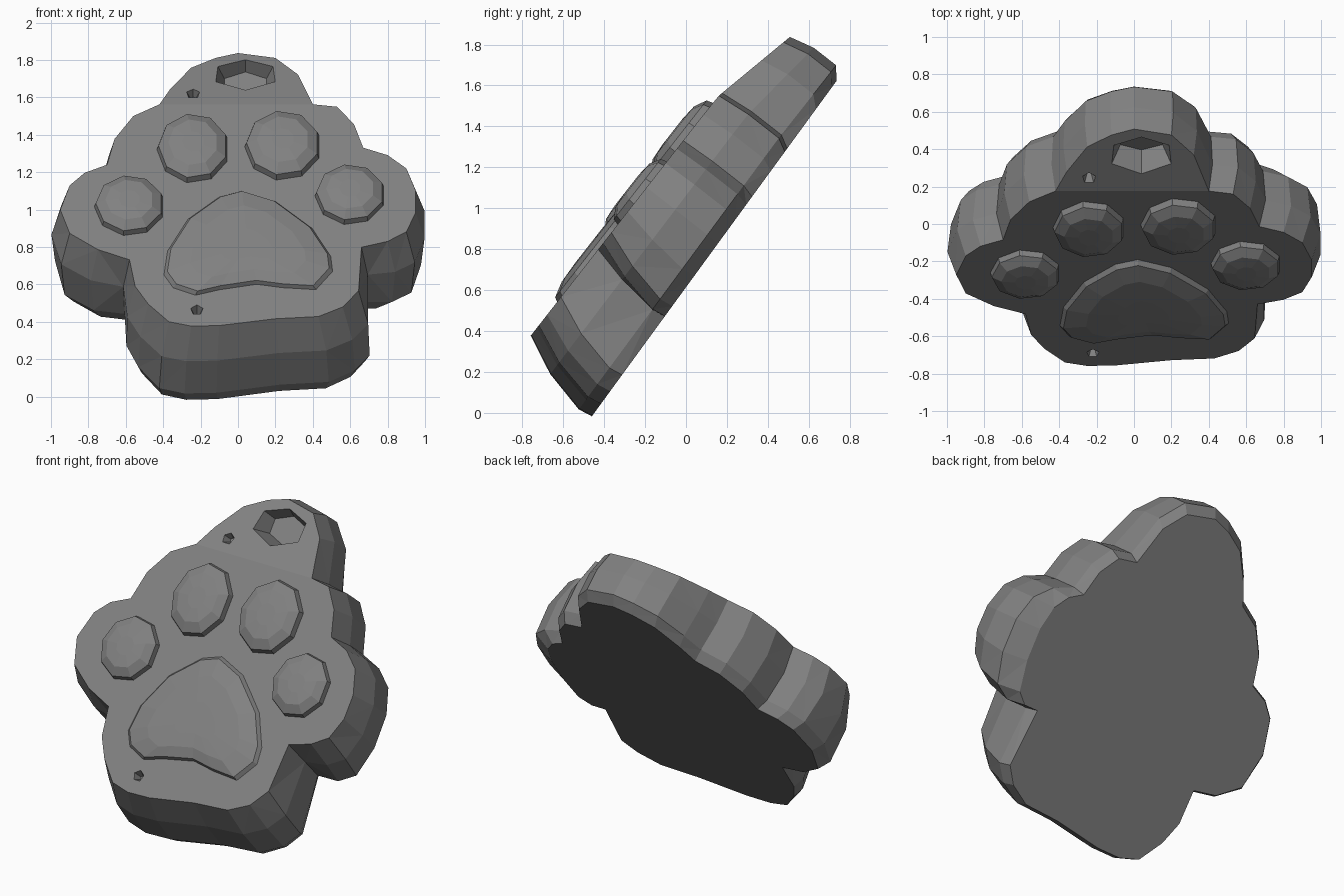
import bpy, bmesh, math
from mathutils import Matrix

cube = bpy.data.objects.get("Cube")
if cube:
    bpy.data.objects.remove(cube)

TILT = math.radians(52)   # the slab leans back; local x, y lie in its face, z is its normal
FACE, BEND = 0.83, 1.31

grey = bpy.data.materials.new("stone_grey")
grey.use_nodes = True
colour = (0.22, 0.22, 0.22, 1)
grey.diffuse_color = colour
grey.node_tree.nodes["Principled BSDF"].inputs["Base Color"].default_value = colour


def face_height(y):
    # the face slopes away slightly above the bend line
    return FACE - 0.22 * max(0, y - BEND)


def back_height(y):
    return 0.362 + 0.033 * y


def finish(bm, name):
    bmesh.ops.recalc_face_normals(bm, faces=bm.faces)
    mesh = bpy.data.meshes.new(name)
    bm.to_mesh(mesh)
    bm.free()
    mesh.materials.append(grey)
    obj = bpy.data.objects.new(name, mesh)
    obj.rotation_euler.x = TILT
    bpy.context.scene.collection.objects.link(obj)
    return obj


def bridge(bm, lower, upper):
    for i in range(len(lower)):
        j = (i + 1) % len(lower)
        bm.faces.new((lower[i], lower[j], upper[j], upper[i]))


# Paw slab: one outline, swelling toward the middle, flaring at the heel and under the side lobes
arch = [(-.42, 1.34), (-.36, 1.47), (-.25, 1.64), (-.12, 1.72), (0, 1.76), (.2, 1.72),
        (.32, 1.585), (.4, 1.34)]
rest = [(.53, 1.32), (.62, 1.2), (.67, 1.04), (.8, .99), (.9, .9), (.95, .75),
        (.95, .6), (.9, .47), (.8, .405), (.66, .365), (.645, .07), (.56, -.04),
        (.43, -.105), (.2, -.12), (-.1, -.166), (-.25, -.17), (-.37, -.14),
        (-.48, -.02), (-.55, .1), (-.58, .28), (-.75, .35), (-.9, .46), (-.95, .62),
        (-.9, .785), (-.82, .87), (-.7, .925), (-.66, 1.1), (-.56, 1.255)]
outline = arch + rest
bm = bmesh.new()
rings = []
# depth fraction, x scale, y scale, sag of the lower edge, pull-in of the left lobe
for depth, sx, sy, sag, pull in ((0, 1, 1, 0, 0), (.4, 1.05, 1.03, .08, 0),
                                 (.85, 1.03, 1.03, .145, 0), (1, .98, .97, .2, .3)):
    ring = []
    for x, y in outline:
        flare = 1 + .25 * depth * max(0, .35 - y)
        droop = 1.4 * min(depth, .7) * max(0, abs(x) - .6) * max(0, .75 - y)
        new_x = (x - pull * max(0, x - .65)) * sx * flare
        new_y = .75 + (y - .75) * sy - sag * max(0, .6 - y) - droop
        top = face_height(y)
        ring.append(bm.verts.new((new_x, new_y, top + (back_height(new_y) - top) * depth)))
    rings.append(ring)
for a, b in zip(rings, rings[1:]):
    bridge(bm, a, b)
bmesh.ops.triangulate(bm, faces=bm.faces[:])
n = len(arch)
bm.faces.new(rings[0][:n])
bm.faces.new(rings[0][n - 1:] + rings[0][:1])
bm.faces.new(rings[-1])
slab = finish(bm, "paw_slab")


# Pits: keyring socket and two pinholes, cut into the face
def cut_pit(x, y, rx, ry, depth, taper, sides):
    bm = bmesh.new()
    reach = depth + 0.05
    place = Matrix.Translation((x, y, face_height(y) - depth + reach / 2)) @ Matrix.Diagonal((rx, ry, 1, 1))
    bmesh.ops.create_cone(bm, cap_ends=True, segments=sides, radius1=taper, radius2=1,
                          depth=reach, matrix=place)
    cutter = finish(bm, "pit_cutter")
    cutter.hide_render = True
    mod = slab.modifiers.new("pit", 'BOOLEAN')
    mod.operation = 'DIFFERENCE'
    mod.solver = 'EXACT'
    mod.object = cutter
    bpy.context.view_layer.update()
    result = slab.evaluated_get(bpy.context.evaluated_depsgraph_get())
    mesh = bpy.data.meshes.new_from_object(result)
    slab.modifiers.clear()
    slab.data = mesh
    bpy.data.objects.remove(cutter)


cut_pit(.04, 1.59, .2, .14, .1, .65, 6)
cut_pit(-.24, 1.43, .06, .06, .05, .25, 5)
cut_pit(-.22, -.06, .055, .055, .05, .25, 5)


# Raised pads: faceted domes over an outline
def pad(name, points, cx, cy, rise):
    bm = bmesh.new()
    rings = []
    for scale, height in ((1, -.1), (.95, .45), (.68, .9), (.3, 1)):
        rings.append([bm.verts.new((cx + (x - cx) * scale, cy + (y - cy) * scale,
                                    FACE + height * rise)) for x, y in points])
    for a, b in zip(rings, rings[1:]):
        bridge(bm, a, b)
    bmesh.ops.triangulate(bm, faces=bm.faces[:])
    bm.faces.new(rings[0])
    bm.faces.new(rings[-1])
    return finish(bm, name)


heel = [(-.4, .176), (-.38, .34), (-.27, .557), (-.1, .71), (.02, .75), (.2, .68),
        (.4, .494), (.5, .303), (.51, .2), (.42, .075), (.25, .088), (.1, .113),
        (-.1, .075), (-.23, .037), (-.35, .088)]
pad("heel_pad", heel, .05, .33, .048)

for name, cx, cy, rx, ry in (("outer_right_toe_pad", -.58, .64, .19, .2),
                             ("inner_right_toe_pad", -.24, 1.03, .195, .23),
                             ("inner_left_toe_pad", .24, 1.05, .205, .23),
                             ("outer_left_toe_pad", .6, .715, .19, .2)):
    angles = [math.tau * (i + .5) / 9 for i in range(9)]
    pad(name, [(cx + rx * math.cos(a), cy + ry * math.sin(a)) for a in angles], cx, cy, .068)
